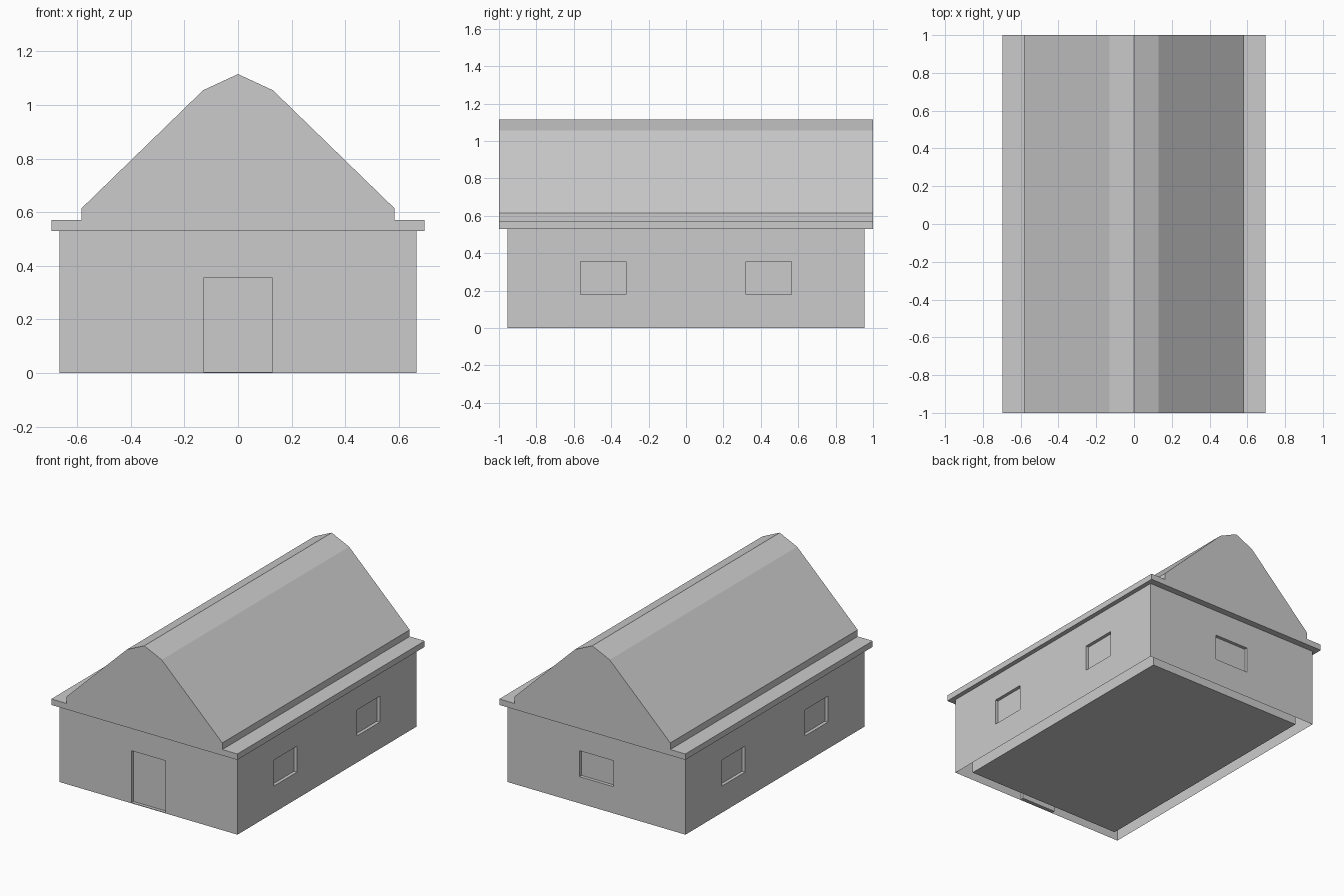
import bpy
import bmesh
from mathutils import Matrix

if "Cube" in bpy.data.objects:
    bpy.data.objects.remove(bpy.data.objects["Cube"])

WX, WY, WZ = 0.665, 0.955, 0.53   # wall half sizes and height
RECESS = 0.022                    # depth of door and window pockets


def make_object(name, bm):
    bmesh.ops.recalc_face_normals(bm, faces=bm.faces[:])
    mesh = bpy.data.meshes.new(name)
    bm.to_mesh(mesh)
    bm.free()
    obj = bpy.data.objects.new(name, mesh)
    bpy.context.collection.objects.link(obj)
    return obj


def add_box(bm, x0, x1, y0, y1, z0, z1):
    size = Matrix.Diagonal((x1 - x0, y1 - y0, z1 - z0, 1))
    centre = Matrix.Translation(((x0 + x1) / 2, (y0 + y1) / 2, (z0 + z1) / 2))
    bmesh.ops.create_cube(bm, size=1, matrix=centre @ size)


# Walls
bm = bmesh.new()
add_box(bm, -WX, WX, -WY, WY, 0, WZ)
walls = make_object("walls", bm)

# Cutter for the front door, back window and four side windows
bm = bmesh.new()
add_box(bm, -0.128, 0.128, -WY - 0.1, -WY + RECESS, 0.004, 0.355)
add_box(bm, -0.128, 0.128, WY - RECESS, WY + 0.1, 0.18, 0.355)
for y in (-0.443, 0.443):
    add_box(bm, WX - RECESS, WX + 0.1, y - 0.121, y + 0.121, 0.18, 0.355)
    add_box(bm, -WX - 0.1, -WX + RECESS, y - 0.121, y + 0.121, 0.18, 0.355)
cutter = make_object("opening_cutter", bm)
cutter.hide_render = True

cut = walls.modifiers.new("openings", 'BOOLEAN')
cut.operation = 'DIFFERENCE'
cut.solver = 'EXACT'
cut.object = cutter
bpy.context.view_layer.objects.active = walls
bpy.ops.object.modifier_apply(modifier=cut.name)
bpy.data.objects.remove(cutter)

# Open the wall shell at the bottom and under the roof
bm = bmesh.new()
bm.from_mesh(walls.data)
caps = [f for f in bm.faces
        if all(v.co.z < 0.001 for v in f.verts) or all(v.co.z > WZ - 0.001 for v in f.verts)]
bmesh.ops.delete(bm, geom=caps, context='FACES')
bm.to_mesh(walls.data)
bm.free()

# Floor block, set in from the walls
bm = bmesh.new()
add_box(bm, -0.583, 0.583, -0.885, 0.885, 0, 0.1)
make_object("floor", bm)

# Roof with eaves: one half profile mirrored, extruded along y
half = [(0.695, WZ), (0.695, 0.57), (0.583, 0.57), (0.583, 0.615), (0.13, 1.055)]
profile = half + [(0, 1.115)] + [(-x, z) for x, z in reversed(half)]
bm = bmesh.new()
gable = bm.faces.new([bm.verts.new((x, -1, z)) for x, z in profile])
ext = bmesh.ops.extrude_face_region(bm, geom=[gable], use_keep_orig=True)
bmesh.ops.translate(bm, vec=(0, 2, 0),
                    verts=[v for v in ext["geom"] if isinstance(v, bmesh.types.BMVert)])
make_object("roof", bm)
